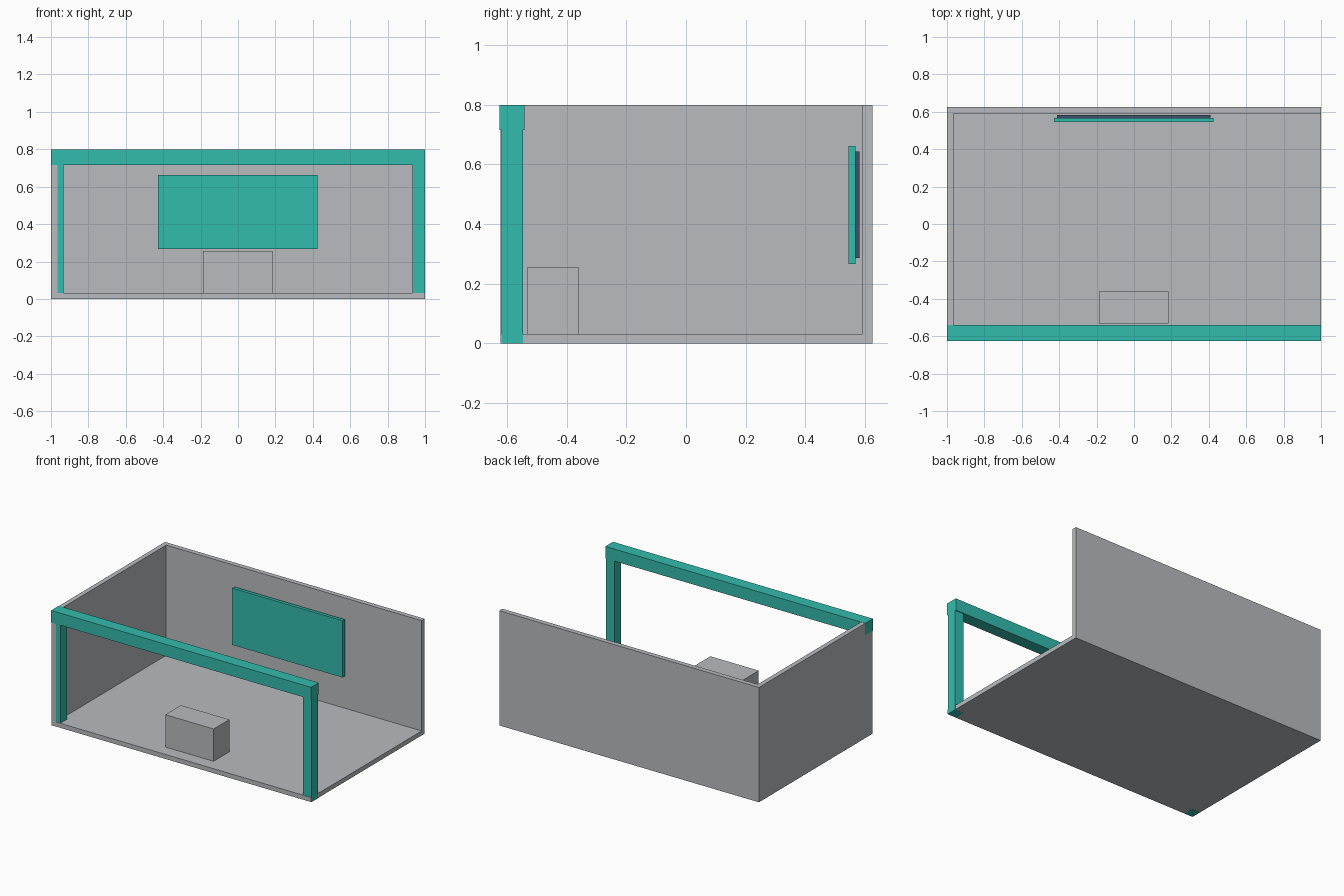
import bpy

if "Cube" in bpy.data.objects:
    bpy.data.objects.remove(bpy.data.objects["Cube"])


def material(name, rgb):
    """Flat material from sRGB 0-255 values, converted to linear."""
    m = bpy.data.materials.new(name)
    lin = [((c / 255 + 0.055) / 1.055) ** 2.4 for c in rgb]
    m.diffuse_color = (*lin, 1)
    m.use_nodes = True
    m.node_tree.nodes["Principled BSDF"].inputs["Base Color"].default_value = m.diffuse_color
    return m


GREY = material("light grey", (184, 187, 191))
TEAL = material("teal", (52, 188, 173))
SLATE = material("slate blue", (62, 78, 106))


def box(name, mat, x, y, z):
    """Box spanning the given (min, max) ranges."""
    spans = (x, y, z)
    bpy.ops.mesh.primitive_cube_add(size=1, location=[(a + b) / 2 for a, b in spans])
    ob = bpy.context.object
    ob.name = name
    ob.scale = [b - a for a, b in spans]
    bpy.ops.object.transform_apply(location=False, rotation=False, scale=True)
    ob.data.materials.append(mat)
    return ob


# Booth shell: floor, back wall and left wall (a hair inside the teal frame)
box("floor", GREY, (-0.999, 0.999), (-0.622, 0.625), (0.0005, 0.032))
box("back_wall", GREY, (-0.999, 0.999), (0.591, 0.625), (0.0005, 0.799))
box("left_wall", GREY, (-0.999, -0.966), (-0.622, 0.591), (0.0005, 0.799))

# Front frame: two posts and a slightly deeper header beam
for side, x in (("left", (-0.998, -0.932)), ("right", (0.932, 1.0))):
    box(f"{side}_post", TEAL, x, (-0.619, -0.547), (0, 0.716))
box("header_beam", TEAL, (-1, 1), (-0.625, -0.541), (0.716, 0.8))

# Reception counter
box("counter", GREY, (-0.187, 0.185), (-0.532, -0.36), (0.032, 0.257))

# Display panel with its smaller backing
box("display_panel", TEAL, (-0.427, 0.424), (0.545, 0.568), (0.267, 0.662))
box("display_backing", SLATE, (-0.412, 0.409), (0.568, 0.582), (0.286, 0.643))
